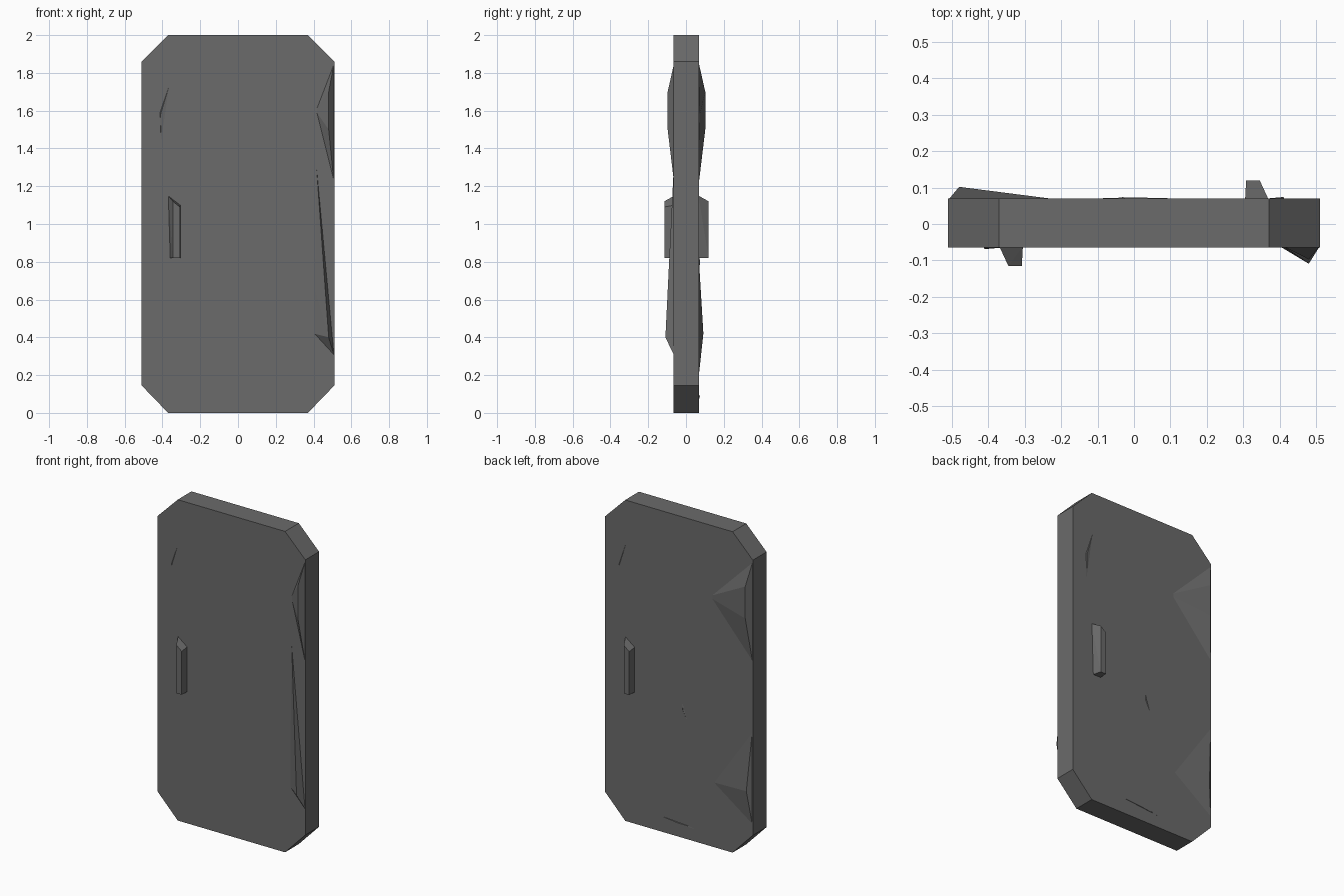
import bpy, bmesh

if "Cube" in bpy.data.objects:
    bpy.data.objects.remove(bpy.data.objects["Cube"], do_unlink=True)

FRONT, BACK = -0.065, 0.07

metal = bpy.data.materials.new("dark grey metal")
metal.use_nodes = True
grey = (0.145, 0.145, 0.145, 1)
metal.diffuse_color = grey
metal.node_tree.nodes["Principled BSDF"].inputs["Base Color"].default_value = grey


def finish(name, bm):
    bmesh.ops.recalc_face_normals(bm, faces=bm.faces)
    mesh = bpy.data.meshes.new(name)
    bm.to_mesh(mesh)
    bm.free()
    mesh.materials.append(metal)
    obj = bpy.data.objects.new(name, mesh)
    bpy.context.collection.objects.link(obj)
    return obj


def raised(name, base, peaks, depth, back=False):
    """Convex lump on one face of the slab, given (x, z) feet and crest points."""
    sign, level = (1, BACK) if back else (-1, FRONT)
    bm = bmesh.new()
    for points, height in ((base, -0.004), (peaks, depth)):
        for x, z in points:
            bm.verts.new((x, level + sign * height, z))
    bmesh.ops.convex_hull(bm, input=bm.verts)
    return finish(name, bm)


# Slab with cut corners
bm = bmesh.new()
corner = [(0.37, 0.0), (0.51, 0.145), (0.51, 1.86), (0.37, 2.0)]
outline = corner + [(-x, z) for x, z in reversed(corner)]
face = bm.faces.new([bm.verts.new((x, FRONT, z)) for x, z in outline])
ext = bmesh.ops.extrude_face_region(bm, geom=[face])["geom"]
bmesh.ops.translate(bm, vec=(0, BACK - FRONT, 0),
                    verts=[v for v in ext if isinstance(v, bmesh.types.BMVert)])
finish("door_slab", bm)

# Handles on both faces, at opposite edges
grip_base = [(-0.37, 1.15), (-0.305, 1.10), (-0.305, 0.82), (-0.36, 0.82)]
grip_top = [(-0.345, 1.12), (-0.308, 1.09), (-0.308, 0.82), (-0.345, 0.82)]


def flip(points):
    return [(-x, z) for x, z in points]


raised("front_handle", grip_base, grip_top, 0.05)
raised("back_handle", flip(grip_base), flip(grip_top), 0.05, back=True)

# Hinge bulges along the other edge
crest = [(0.48, 1.70), (0.48, 1.50)]
raised("front_upper_hinge", [(0.51, 1.86), (0.51, 1.2), (0.41, 1.6)], crest, 0.032)
raised("back_upper_hinge", flip([(0.51, 1.86), (0.51, 1.2), (0.2, 1.55)]),
       flip(crest), 0.032, back=True)
raised("front_lower_hinge", [(0.51, 0.3), (0.41, 1.38), (0.40, 0.67), (0.40, 0.42)],
       [(0.48, 0.40)], 0.044)
raised("back_lower_hinge", [(-0.51, 0.85), (-0.51, 0.18), (-0.2, 0.4), (-0.37, 0.62)],
       [(-0.48, 0.42)], 0.022, back=True)

# Shallow creases in the panels
edge = [(-0.32, 1.88), (-0.415, 1.6), (-0.405, 1.3)]
edge_top = [(-0.41, 1.58)]
raised("front_crease", edge, edge_top, 0.004)
raised("back_crease", flip(edge), flip(edge_top), 0.004, back=True)
raised("back_middle_crease", [(-0.02, 0.88), (-0.02, 0.80), (-0.08, 0.68)],
       [(-0.03, 0.80)], 0.004, back=True)
raised("back_bottom_crease", [(0.28, 0.11), (-0.26, 0.06), (-0.2, 0.08)],
       [(0.0, 0.086)], 0.003, back=True)
